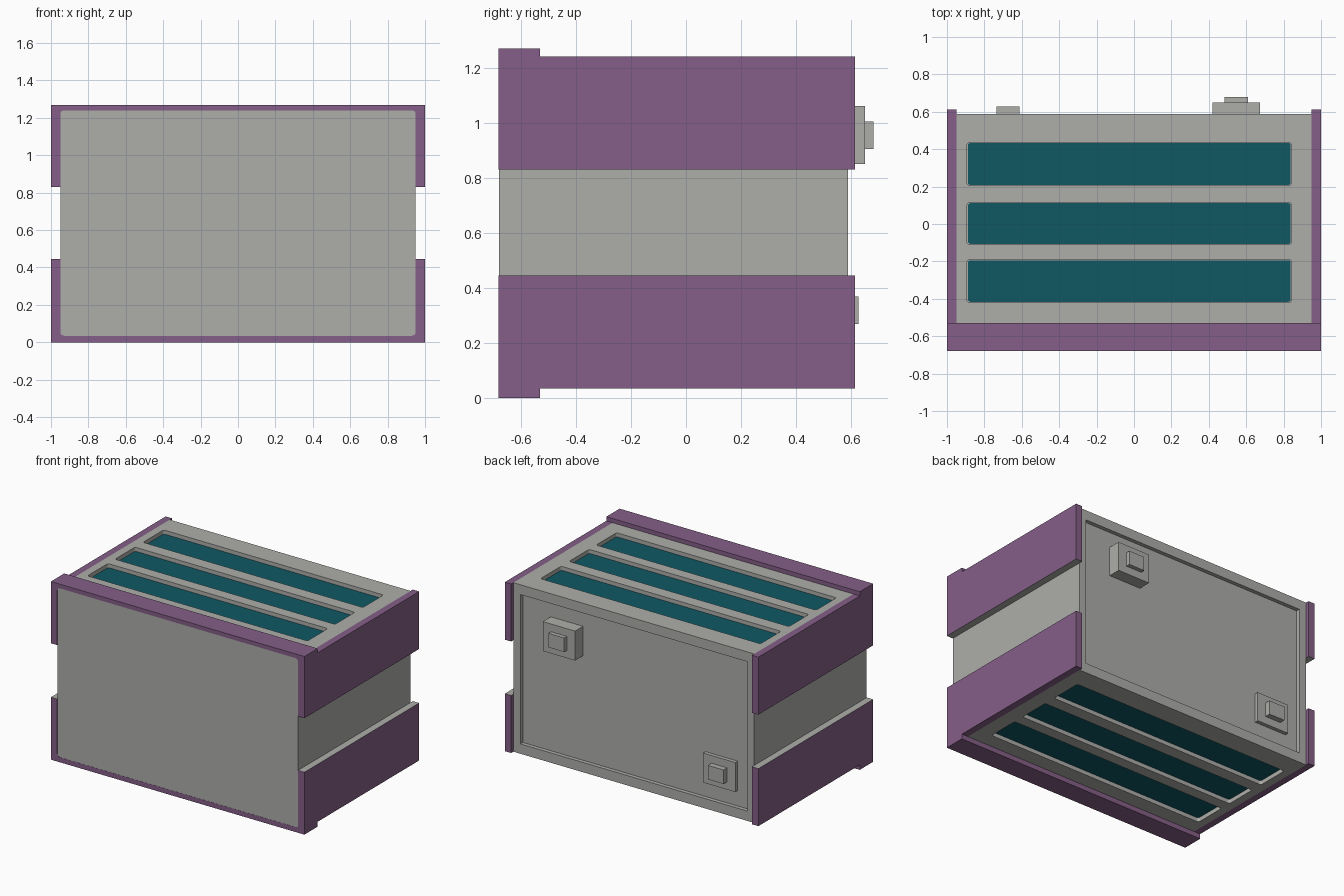
import bpy, bmesh, math
from mathutils import Vector

if "Cube" in bpy.data.objects:
    bpy.data.objects.remove(bpy.data.objects["Cube"])


def material(name, colour):
    m = bpy.data.materials.new(name)
    m.diffuse_color = (*colour, 1)
    m.use_nodes = True
    m.node_tree.nodes["Principled BSDF"].inputs["Base Color"].default_value = m.diffuse_color
    return m


GREY = material("warm grey", (0.423, 0.423, 0.402))
PURPLE = material("muted purple", (0.235, 0.114, 0.246))
TEAL = material("deep teal", (0.005, 0.098, 0.127))


def finish(name, bm, *mats):
    bmesh.ops.recalc_face_normals(bm, faces=bm.faces)
    me = bpy.data.meshes.new(name)
    bm.to_mesh(me)
    bm.free()
    for m in mats:
        me.materials.append(m)
    ob = bpy.data.objects.new(name, me)
    bpy.context.collection.objects.link(ob)
    return ob


def box(name, xs, ys, zs, mat, corner=0.0):
    """Box from ranges; corner rounds its upright edges."""
    bm = bmesh.new()
    bmesh.ops.create_cube(bm, size=1)
    for v in bm.verts:
        v.co = Vector([r[0] + (r[1] - r[0]) * (c + 0.5)
                       for r, c in zip((xs, ys, zs), v.co)])
    if corner:
        edges = [e for e in bm.edges
                 if abs(e.verts[0].co.z - e.verts[1].co.z) > 1e-5]
        bmesh.ops.bevel(bm, geom=edges, offset=corner, segments=3,
                        profile=0.5, affect='EDGES')
    return finish(name, bm, mat)


def extrude_y(name, profile, y0, y1):
    """Purple cladding: xz profile extruded along y, grey groove ledges."""
    bm = bmesh.new()
    face = bm.faces.new([bm.verts.new((x, y0, z)) for x, z in profile])
    out = bmesh.ops.extrude_face_region(bm, geom=[face])
    for v in out["geom"]:
        if isinstance(v, bmesh.types.BMVert):
            v.co.y = y1
    for f in bm.faces:
        zs = [v.co.z for v in f.verts]
        level = max(zs) - min(zs) < 1e-4
        if level and min(abs(zs[0] - LEDGE_LOW), abs(zs[0] - LEDGE_HIGH)) < 1e-4:
            f.material_index = 1
    return finish(name, bm, PURPLE, GREY)


def cut(target, cutter):
    mod = target.modifiers.new("cut", 'BOOLEAN')
    mod.operation, mod.solver, mod.object = 'DIFFERENCE', 'EXACT', cutter
    bpy.context.view_layer.objects.active = target
    bpy.ops.object.modifier_apply(modifier=mod.name)
    bpy.data.objects.remove(cutter)


BOTTOM, TOP, FULL = 0.035, 1.24, 1.27
LEDGE_LOW, LEDGE_HIGH = 0.445, 0.83
BODY_BACK, RECESS = 0.588, 0.56

# main body with recessed back
body = box("body", (-0.95, 0.95), (-0.679, BODY_BACK), (BOTTOM, TOP), GREY)
cut(body, box("cutter", (-0.895, 0.895), (RECESS, 0.8), (0.105, 1.17), GREY))

# slots on the top and underside, with teal floors
DEPTH = 0.03
for i, (y0, y1) in enumerate([(-0.42, -0.19), (-0.11, 0.115), (0.205, 0.437)]):
    for side, floor, outside in (("top", TOP - DEPTH, TOP + 0.1),
                                 ("bottom", BOTTOM + DEPTH, BOTTOM - 0.1)):
        zs = sorted((floor, outside))
        cut(body, box("cutter", (-0.893, 0.842), (y0, y1), zs, GREY, 0.015))
        box(f"{side}_slot_{i + 1}", (-0.888, 0.838), (y0 + 0.004, y1 - 0.004),
            (floor - 0.004, floor + 0.004), TEAL, 0.012)

# purple bands round the front, rounded inside corners
R = 0.02


def band(inner, outer, ledge):
    s = 1 if outer > inner else -1
    half = [(1, outer), (1, ledge), (0.95, ledge)]
    half += [(0.95 - R + R * math.cos(a), inner - s * (R - R * math.sin(a)))
             for a in (k * math.pi / 8 for k in range(5))]
    return half + [(-x, z) for x, z in reversed(half)]


extrude_y("upper_front_band", band(TOP, FULL, LEDGE_HIGH), -0.68, -0.53)
extrude_y("lower_front_band", band(BOTTOM, 0, LEDGE_LOW), -0.68, -0.53)

# purple side panels, reaching just past the back
for s, side in ((1, "right"), (-1, "left")):
    for level, z0, z1 in (("upper", LEDGE_HIGH, TOP), ("lower", BOTTOM, LEDGE_LOW)):
        extrude_y(f"{side}_{level}_panel",
                  [(s * 0.95, z0), (s, z0), (s, z1), (s * 0.95, z1)], -0.53, 0.613)

# two stepped blocks on the back
for name, x, z, y1, y2 in (("upper_knob", 0.547, 0.955, 0.65, 0.68),
                           ("lower_knob", -0.673, 0.32, 0.587, 0.627)):
    box(name + "_base", (x - 0.127, x + 0.127), (RECESS - 0.01, y1),
        (z - 0.105, z + 0.105), GREY)
    box(name + "_tip", (x - 0.062, x + 0.062), (y1 - 0.01, y2),
        (z - 0.05, z + 0.05), GREY)
